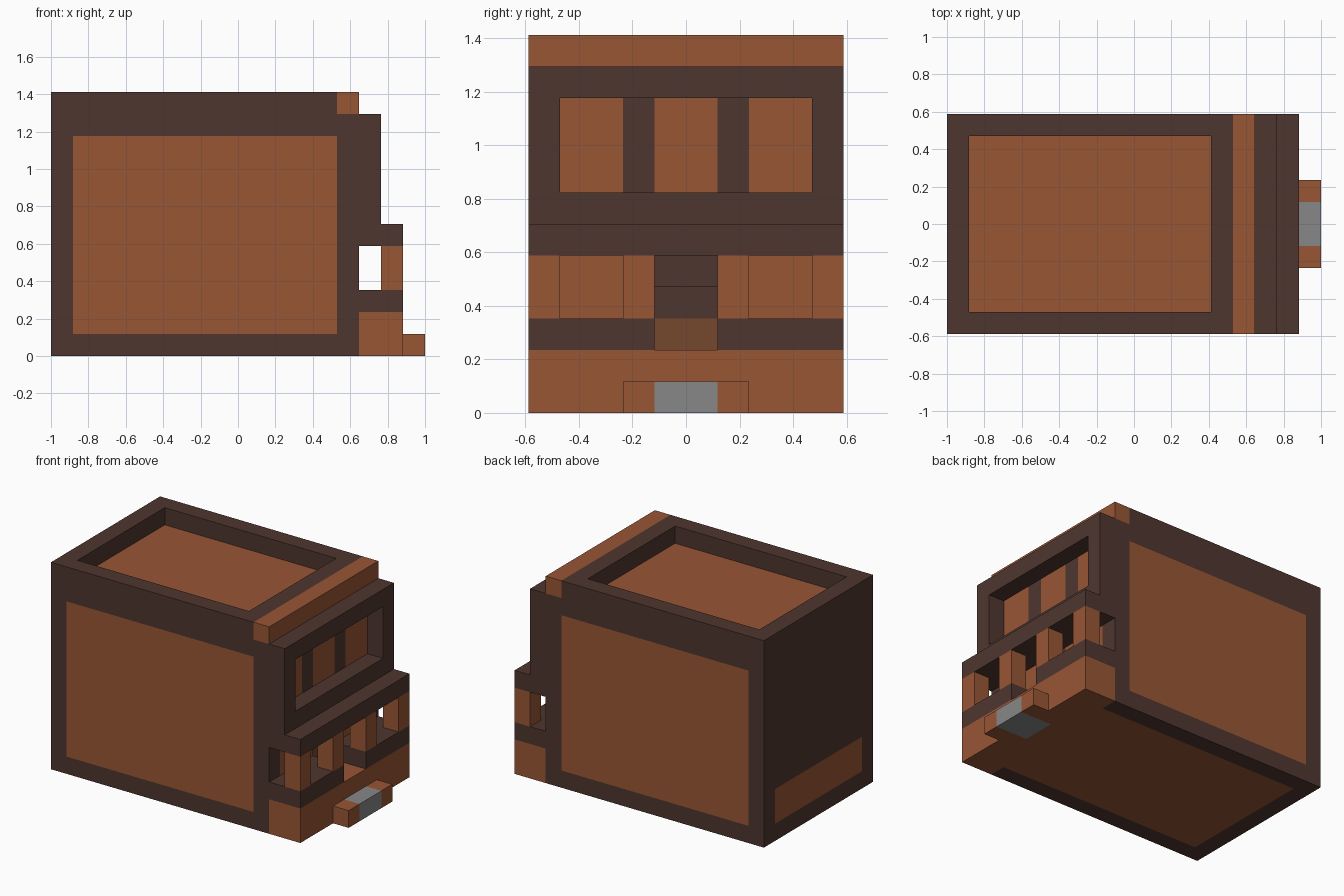
import bpy, bmesh
from mathutils import Vector

U = 2 / 17                      # building block size
OFFSET = Vector((8.5, 5, 0))    # centre of the block grid

old = bpy.data.objects.get("Cube")
if old:
    bpy.data.objects.remove(old, do_unlink=True)


def srgb(hex_code):
    vals = [int(hex_code[i:i + 2], 16) / 255 for i in (0, 2, 4)]
    return [((v + 0.055) / 1.055) ** 2.4 if v > 0.04 else v / 12.92 for v in vals] + [1]


def material(name, hex_code):
    m = bpy.data.materials.new(name)
    m.use_nodes = True
    m.diffuse_color = srgb(hex_code)
    m.node_tree.nodes["Principled BSDF"].inputs["Base Color"].default_value = m.diffuse_color
    return m


MATS = [material("dark_timber", "4F362F"), material("terracotta", "985635"),
        material("stone_grey", "878787"), material("door_brown", "75472D")]
DARK, CLAY, GREY, BROWN = range(4)


def block(name, lo, hi, colour, cuts=()):
    """Box in block units; colour is an index or a rule(normal, centre)."""
    lo, hi = Vector(lo), Vector(hi)
    bm = bmesh.new()
    bmesh.ops.create_cube(bm, size=1)
    for v in bm.verts:
        v.co = (lo + hi) / 2 + Vector(a * b for a, b in zip(v.co, hi - lo))
    for axis, values in enumerate(cuts):
        normal = [float(i == axis) for i in range(3)]
        for value in values:
            if lo[axis] < value < hi[axis]:
                bmesh.ops.bisect_plane(bm, geom=bm.verts[:] + bm.edges[:] + bm.faces[:],
                                       plane_co=Vector(normal) * value, plane_no=normal)
    bm.normal_update()
    for f in bm.faces:
        f.material_index = colour(f.normal, f.calc_center_median()) if callable(colour) else colour
    for v in bm.verts:
        v.co = (v.co - OFFSET) * U
    mesh = bpy.data.meshes.new(name)
    bm.to_mesh(mesh)
    bm.free()
    for m in MATS:
        mesh.materials.append(m)
    obj = bpy.data.objects.new(name, mesh)
    bpy.context.collection.objects.link(obj)
    return obj


def core_rule(n, c):
    inner_y = 1 < c.y < 9
    if abs(n.y) > 0.5:                                  # side panels
        return CLAY if c.x > 1 and 1 < c.z < 10 else DARK
    if n.x < -0.5:                                      # low back panel
        return CLAY if inner_y and 1 < c.z < 3 else DARK
    if n.x > 0.5:                                       # door at the back of its recess
        return BROWN if 4 < c.y < 6 and 2 < c.z < 3 else DARK
    return CLAY if c.x > 1 and inner_y else DARK        # roof floor and underside


def wall_rule(n, c):
    if n.x > 0.5:
        if 7 < c.z < 10:                                # upper window panes
            return CLAY if any(a < c.y < a + 2 for a in (1, 4, 7)) else DARK
        if 3 < c.z < 5:                                 # lower window panes
            return CLAY if 1 < c.y < 4 or 6 < c.y < 9 else DARK
    return CLAY if n.z < -0.5 and c.z < 1 and 1 < c.y < 9 else DARK


# House body
block("house_body", (0, 0, 0), (13, 10, 11), core_rule,
      ((1, 12), (1, 4, 6, 9), (1, 2, 3, 10)))

# Entrance wall with a recessed doorway
wall_cuts = ((), (1, 3, 4, 6, 7, 9), (3, 5, 7, 10))
block("wall_base", (13, 0, 0), (14, 10, 2), wall_rule, wall_cuts)
block("wall_jamb_a", (13, 0, 2), (14, 4, 4), wall_rule, wall_cuts)
block("wall_jamb_b", (13, 6, 2), (14, 10, 4), wall_rule, wall_cuts)
block("wall_upper", (13, 0, 4), (14, 10, 11), wall_rule, wall_cuts)

# Roof rim and beam
block("roof_rim_front", (0, 0, 11), (13, 1, 12), DARK)
block("roof_rim_rear", (0, 9, 11), (13, 10, 12), DARK)
block("roof_rim_end", (0, 1, 11), (1, 9, 12), DARK)
block("roof_rim_beam_side", (12, 1, 11), (13, 9, 12), DARK)
block("roof_beam", (13, 0, 11), (14, 10, 12), CLAY)

# Upper window surround
block("window_sill", (14, 0, 6), (15, 10, 7), DARK)
block("window_head", (14, 0, 10), (15, 10, 11), DARK)
for y in (0, 9):
    block("window_side", (14, y, 7), (15, y + 1, 10), DARK)

# Porch
block("porch_roof", (14, 0, 5), (16, 10, 6), DARK)
block("porch_base", (14, 0, 0), (16, 10, 2),
      lambda n, c: GREY if n.z < -0.5 and c.x > 15 and 4 < c.y < 6 else CLAY,
      ((15,), (4, 6), ()))
for y in (0, 6):
    block("porch_rail", (14, y, 2), (16, y + 4, 3), DARK)
for y in (0, 3, 6, 9):
    block("porch_post", (15, y, 3), (16, y + 1, 5), CLAY)

# Entrance step
block("stone_step", (16, 4, 0), (17, 6, 1), GREY)
for y in (3, 6):
    block("step_cheek", (16, y, 0), (17, y + 1, 1), CLAY)
